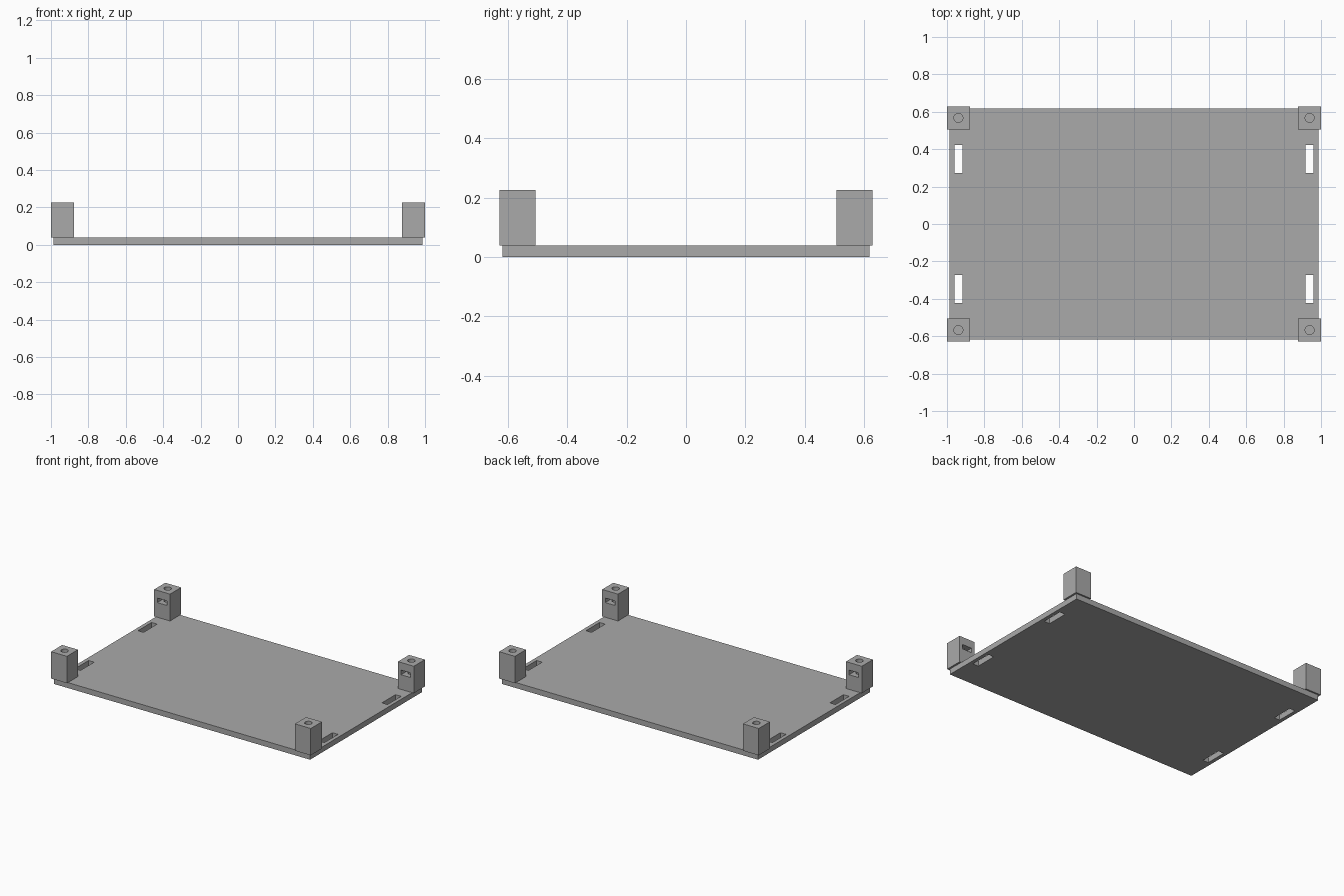
import bpy
import math

if "Cube" in bpy.data.objects:
    bpy.data.objects.remove(bpy.data.objects["Cube"], do_unlink=True)

grey = bpy.data.materials.new("plain_grey")
grey.use_nodes = True
colour = (0.4, 0.4, 0.4, 1)
grey.diffuse_color = colour
grey.node_tree.nodes["Principled BSDF"].inputs["Base Color"].default_value = colour

PLATE_TOP = 0.038
POST_TOP = 0.225


def finish(ob, name):
    """Bake the placement into the mesh so mirroring works about the centre."""
    ob.name = name
    bpy.ops.object.transform_apply(location=True, rotation=True, scale=True)
    ob.data.materials.append(grey)
    return ob


def box(name, x, y, z):
    """Box from (low, high) ranges on each axis."""
    spans = (x, y, z)
    bpy.ops.mesh.primitive_cube_add(size=1, location=[(a + b) / 2 for a, b in spans])
    ob = bpy.context.object
    ob.scale = [b - a for a, b in spans]
    return finish(ob, name)


def cylinder(name, x, y, z, radius):
    bpy.ops.mesh.primitive_cylinder_add(vertices=32, radius=radius, depth=z[1] - z[0],
                                        location=(x, y, sum(z) / 2))
    return finish(bpy.context.object, name)


def mirror(ob):
    """Repeat an object in all four corners."""
    mod = ob.modifiers.new("four_corners", 'MIRROR')
    mod.use_axis = (True, True, False)
    mod.use_mirror_merge = False
    apply(ob, mod)


def apply(ob, mod):
    bpy.context.view_layer.objects.active = ob
    bpy.ops.object.modifier_apply(modifier=mod.name)


def cut(ob, cutter):
    """Subtract the cutter, then discard it."""
    cutter.hide_render = True
    mod = ob.modifiers.new("cut", 'BOOLEAN')
    mod.operation = 'DIFFERENCE'
    mod.solver = 'EXACT'
    mod.object = cutter
    apply(ob, mod)
    bpy.data.objects.remove(cutter, do_unlink=True)


# Base plate with four strap slots
plate = box("base_plate", (-0.987, 0.987), (-0.617, 0.617), (0, PLATE_TOP))
slots = box("slot_cutter", (0.918, 0.961), (0.272, 0.422), (-0.05, 0.1))
mirror(slots)
cut(plate, slots)

# Corner post: screw hole from the top, nut pocket in the inward face
post = box("corner_posts", (0.878, 1.0), (0.506, 0.628), (PLATE_TOP, POST_TOP))
cut(post, cylinder("screw_hole_cutter", 0.939, 0.567, (0.06, 0.3), 0.024))
cut(post, box("nut_pocket_cutter", (0.902, 0.976), (0.45, 0.604), (0.14, 0.172)))
mirror(post)

# Crisp flat faces, smooth hole walls
for ob in (plate, post):
    bpy.ops.object.select_all(action='DESELECT')
    ob.select_set(True)
    bpy.context.view_layer.objects.active = ob
    bpy.ops.object.shade_smooth_by_angle(angle=math.radians(30))
